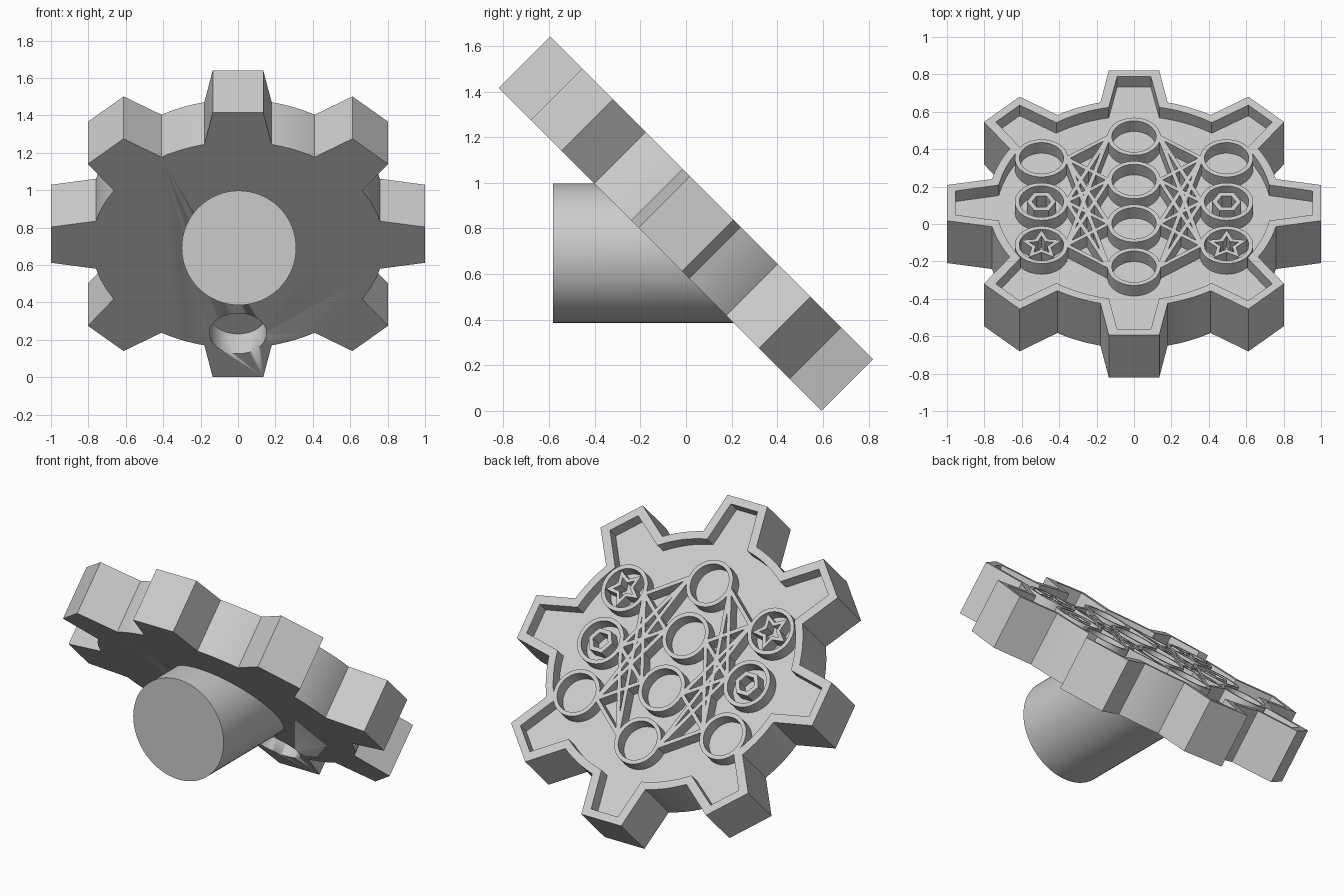
import bpy, bmesh, math
from mathutils import Matrix, Vector

if "Cube" in bpy.data.objects:
    bpy.data.objects.remove(bpy.data.objects["Cube"], do_unlink=True)

grey = bpy.data.materials.new("light_grey")
grey.use_nodes = True
grey.diffuse_color = (0.6, 0.6, 0.6, 1)
grey.node_tree.nodes["Principled BSDF"].inputs["Base Color"].default_value = (0.6, 0.6, 0.6, 1)

# Tilted frame: origin at the centre of the gear's decorated face
TILT = Matrix.Translation((0, 0.113, 0.934)) @ Matrix.Rotation(-math.pi / 4, 4, 'X')
THICK, RECESS, RIM = 0.32, 0.08, 0.045
FLOOR = -RECESS - 0.01


def finish(name, bm, matrix=TILT):
    bmesh.ops.recalc_face_normals(bm, faces=bm.faces)
    mesh = bpy.data.meshes.new(name)
    bm.to_mesh(mesh)
    bm.free()
    mesh.materials.append(grey)
    ob = bpy.data.objects.new(name, mesh)
    bpy.context.collection.objects.link(ob)
    ob.matrix_world = matrix
    bpy.ops.object.select_all(action='DESELECT')
    ob.select_set(True)
    bpy.context.view_layer.objects.active = ob
    bpy.ops.object.shade_smooth_by_angle(angle=math.radians(30))
    return ob


def loop(bm, pts, z):
    return [bm.verts.new((x, y, z)) for x, y in pts]


def bridge(bm, a, b):
    for i in range(len(a)):
        j = (i + 1) % len(a)
        bm.faces.new((a[i], a[j], b[j], b[i]))


def polygon(n, radius, centre=(0, 0), turn=0.0, inner=None):
    """Regular polygon, or a star when an inner radius is given."""
    pts = []
    for i in range(n):
        r = inner if inner and i % 2 else radius
        a = turn + math.tau * i / n
        pts.append((centre[0] + r * math.cos(a), centre[1] + r * math.sin(a)))
    return pts


def tube(name, outer, inner):
    bm = bmesh.new()
    loops = [loop(bm, outer, FLOOR), loop(bm, outer, 0), loop(bm, inner, 0), loop(bm, inner, FLOOR)]
    for i in range(4):
        bridge(bm, loops[i], loops[(i + 1) % 4])
    return finish(name, bm)


def prism(name, pts, z0, z1):
    bm = bmesh.new()
    a, b = loop(bm, pts, z0), loop(bm, pts, z1)
    bridge(bm, a, b)
    bm.faces.new(a)
    bm.faces.new(b)
    return finish(name, bm)


def gear_outline(inset):
    """Eight tapered teeth joined by arcs, moved inward by inset."""
    tip, root = 1 - inset, 0.78 - inset
    half_tip, half_root = 0.135 - inset, 0.18 - inset
    ang = math.asin(half_root / root)
    pts = []
    for k in range(8):
        turn = k * math.pi / 4
        c, s = math.cos(turn), math.sin(turn)
        for y in (-half_tip, half_tip):
            pts.append((tip * c - y * s, tip * s + y * c))
        steps = 8
        for i in range(steps + 1):
            a = turn + ang + (math.pi / 4 - 2 * ang) * i / steps
            pts.append((root * math.cos(a), root * math.sin(a)))
    return pts


# Gear plate with a recessed face
bm = bmesh.new()
outer, inner = gear_outline(0), gear_outline(RIM)
loops = [loop(bm, outer, -THICK), loop(bm, outer, 0), loop(bm, inner, 0), loop(bm, inner, -RECESS)]
for a, b in zip(loops, loops[1:]):
    bridge(bm, a, b)
bm.faces.new(loops[0])
bm.faces.new(loops[-1])
gear = finish("gear_plate", bm)

# Blind hole in the underside
cutter = prism("hole_cutter", polygon(48, 0.153, (0, 0.67)), -THICK - 0.1, -THICK + 0.15)
cutter.hide_render = True
bpy.context.view_layer.objects.active = gear
mod = gear.modifiers.new("hanging_hole", 'BOOLEAN')
mod.operation, mod.solver, mod.object = 'DIFFERENCE', 'EXACT', cutter
bpy.ops.object.modifier_apply(modifier=mod.name)
bpy.data.objects.remove(cutter, do_unlink=True)

# Round post, cut off obliquely inside the plate
bm = bmesh.new()
ring = polygon(64, 0.306, (0.005, 0.692))
front = [bm.verts.new((x, -0.583, z)) for x, z in ring]
back = [bm.verts.new((x, 0.75 - z, z)) for x, z in ring]
bridge(bm, front, back)
bm.faces.new(front)
bm.faces.new(back)
finish("round_post", bm, Matrix())

# Node rings, with hexagons and stars inside the outer ones
PITCH, SIDE_X, R_OUT, R_IN = 0.328, 0.495, 0.142, 0.118
mid_rows = [0.01 + PITCH * (i - 1.5) for i in range(4)]
side_rows = [0.01 + PITCH * (i - 1) for i in range(3)]


def node_ring(name, centre):
    tube(name, polygon(48, R_OUT, centre), polygon(48, R_IN, centre))


for i, v in enumerate(mid_rows):
    node_ring(f"middle_ring_{i + 1}", (0, v))

for side, sx in (("left", 1), ("right", -1)):
    for i, v in enumerate(side_rows):
        node_ring(f"{side}_ring_{i + 1}", (sx * SIDE_X, v))
    star, hexa = (sx * SIDE_X, side_rows[0]), (sx * SIDE_X, side_rows[1])
    up = math.pi / 2
    tube(f"{side}_star", polygon(10, 0.115, star, up, 0.055), polygon(10, 0.068, star, up, 0.032))
    tube(f"{side}_hexagon", polygon(6, 0.078, hexa), polygon(6, 0.05, hexa))

    # Thin bars linking every outer ring to every middle ring
    for i, v in enumerate(side_rows):
        for j, w in enumerate(mid_rows):
            a, b = Vector((sx * 0.36, v)), Vector((sx * 0.136, w))
            d = (b - a).normalized() * 0.011
            n = Vector((-d.y, d.x))
            prism(f"{side}_link_{i + 1}_{j + 1}", [a + n, b + n, b - n, a - n], FLOOR, 0)
